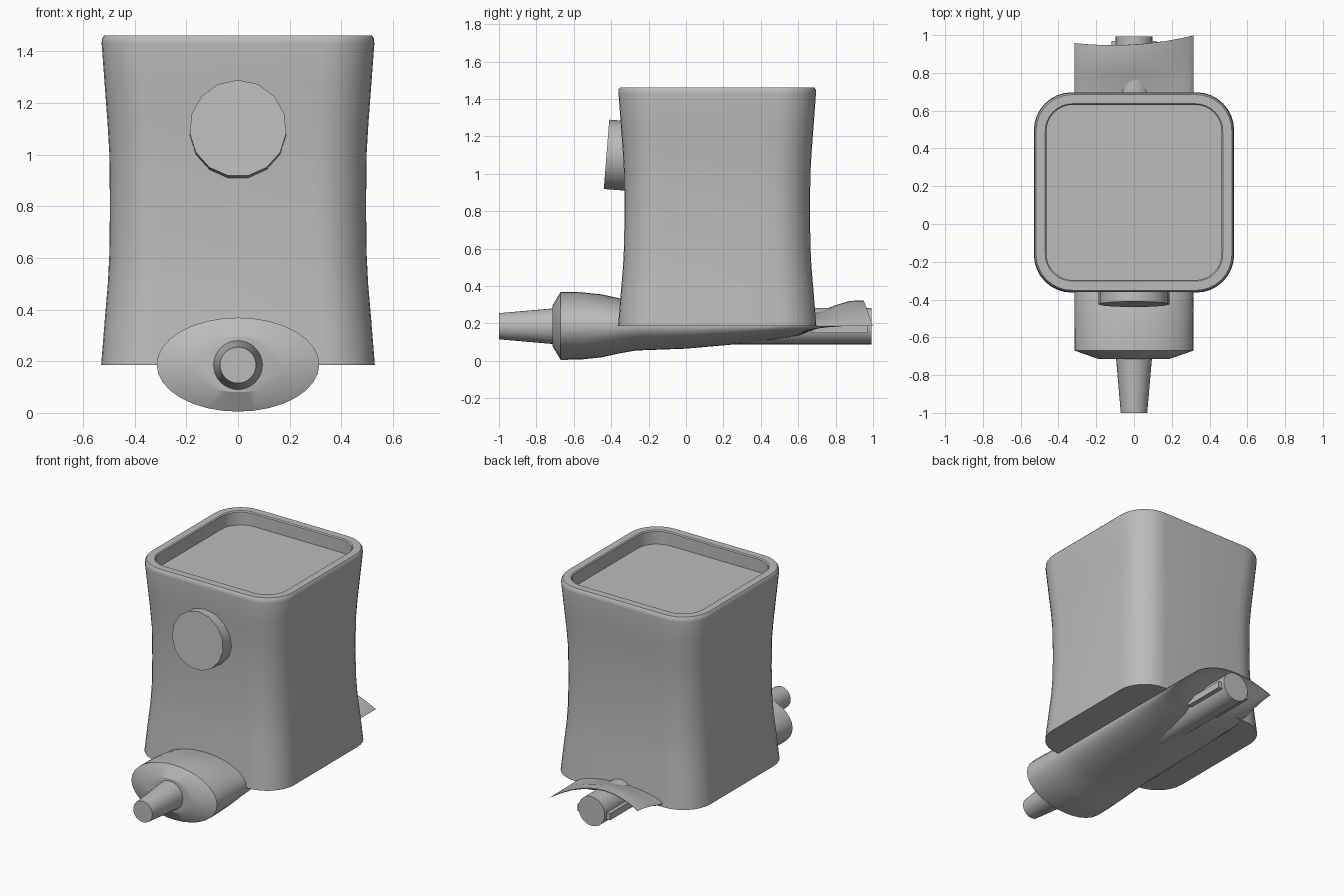
import bpy, bmesh, math
from math import sin, cos, pi

if "Cube" in bpy.data.objects:
    bpy.data.objects.remove(bpy.data.objects["Cube"])

grey = bpy.data.materials.new("plain grey")
grey.diffuse_color = (0.5, 0.5, 0.5, 1)
grey.use_nodes = True
grey.node_tree.nodes["Principled BSDF"].inputs["Base Color"].default_value = grey.diffuse_color


def finish(name, bm, angle=30):
    bmesh.ops.recalc_face_normals(bm, faces=bm.faces)
    me = bpy.data.meshes.new(name)
    bm.to_mesh(me)
    bm.free()
    me.materials.append(grey)
    ob = bpy.data.objects.new(name, me)
    bpy.context.collection.objects.link(ob)
    bpy.ops.object.select_all(action='DESELECT')
    ob.select_set(True)
    bpy.context.view_layer.objects.active = ob
    bpy.ops.object.shade_smooth_by_angle(angle=math.radians(angle))
    return ob


def loft(name, rings, angle=30):
    """Skin a list of equal-length point rings and cap both ends."""
    bm = bmesh.new()
    vs = [[bm.verts.new(p) for p in r] for r in rings]
    n = len(vs[0])
    for a, b in zip(vs, vs[1:]):
        for i in range(n):
            j = (i + 1) % n
            bm.faces.new((a[i], a[j], b[j], b[i]))
    bm.faces.new(vs[0])
    bm.faces.new(vs[-1])
    return finish(name, bm, angle)


def rounded_square(half, r, z, cy=0.167, steps=8):
    pts = []
    for k in range(4):
        mid = pi / 4 + k * pi / 2
        sx, sy = math.copysign(1, cos(mid)), math.copysign(1, sin(mid))
        for i in range(steps + 1):
            a = k * pi / 2 + i / steps * pi / 2
            pts.append((sx * (half - r) + r * cos(a), cy + sy * (half - r) + r * sin(a), z))
    return pts


def ellipse(y, rx, rz, cz=0.187, n=32):
    return [(rx * cos(2 * pi * i / n), y, cz + rz * sin(2 * pi * i / n)) for i in range(n)]


# Waisted body with a sunken tray in its top
body_profile = [(0.53, 0.2, 0.185), (0.516, 0.2, 0.36), (0.504, 0.2, 0.5), (0.498, 0.2, 0.62),
                (0.496, 0.2, 0.8), (0.498, 0.2, 1.0), (0.505, 0.2, 1.12), (0.517, 0.2, 1.28),
                (0.528, 0.2, 1.43), (0.527, 0.2, 1.45), (0.518, 0.19, 1.462),
                (0.47, 0.145, 1.462), (0.464, 0.14, 1.455), (0.464, 0.14, 1.37)]
loft("body", [rounded_square(*p) for p in body_profile], 40)

# Round knob on the front, tipped slightly upward
tilt = math.radians(4.5)
knob = []
for d, r in ((0.0, 0.188), (0.14, 0.188)):
    ring = []
    for i in range(15):
        a = pi / 2 + 2 * pi * i / 15
        u = r * sin(a)
        ring.append((r * cos(a), -0.425 + u * sin(tilt) + d * cos(tilt),
                     1.102 + u * cos(tilt) - d * sin(tilt)))
    knob.append(ring)
loft("front_knob", knob)


# Squeeze tube: full ellipse at the front, flattening to a curled tail
def tail_lift(x):
    t = x / 0.315
    return 0.035 + 0.095 * (1 - t * t) - 0.035 * t


tube_profile = [(-0.67, 0.182), (-0.56, 0.18), (-0.45, 0.168), (-0.36, 0.148), (-0.27, 0.132),
                (0.0, 0.122), (0.25, 0.1), (0.45, 0.076), (0.6, 0.055), (0.7, 0.04),
                (0.8, 0.025), (0.88, 0.013), (0.95, 0.003)]
tube = []
for y, h in tube_profile:
    k = max(0, (y - 0.58) / 0.37)
    k = k * k * (3 - 2 * k)
    ring = []
    for x, _, z in ellipse(y, 0.315, h):
        t = x / 0.315
        ring.append((x, y + k * (0.028 * t * t + 0.02 * t), z + k * tail_lift(x)))
    tube.append(ring)
loft("squeeze_tube", tube, 40)

# Sloped shoulder and tapered nozzle
loft("tube_shoulder", [ellipse(-0.66, 0.315, 0.182), ellipse(-0.67, 0.315, 0.182),
                       ellipse(-0.715, 0.187, 0.107)])
loft("nozzle", [ellipse(-0.70, 0.096, 0.096, 0.185), ellipse(-1.0, 0.07, 0.07, 0.185)])

# Winding rod under the tail, with a flat key through it
loft("rod", [ellipse(0.0, 0.097, 0.097, 0.185), ellipse(0.992, 0.097, 0.097, 0.185)])
bm = bmesh.new()
bmesh.ops.create_cube(bm, size=1)
for v in bm.verts:
    v.co = (v.co.x * 0.24, 0.82 + v.co.y * 0.3, 0.17 + v.co.z * 0.045)
finish("rod_key", bm)
